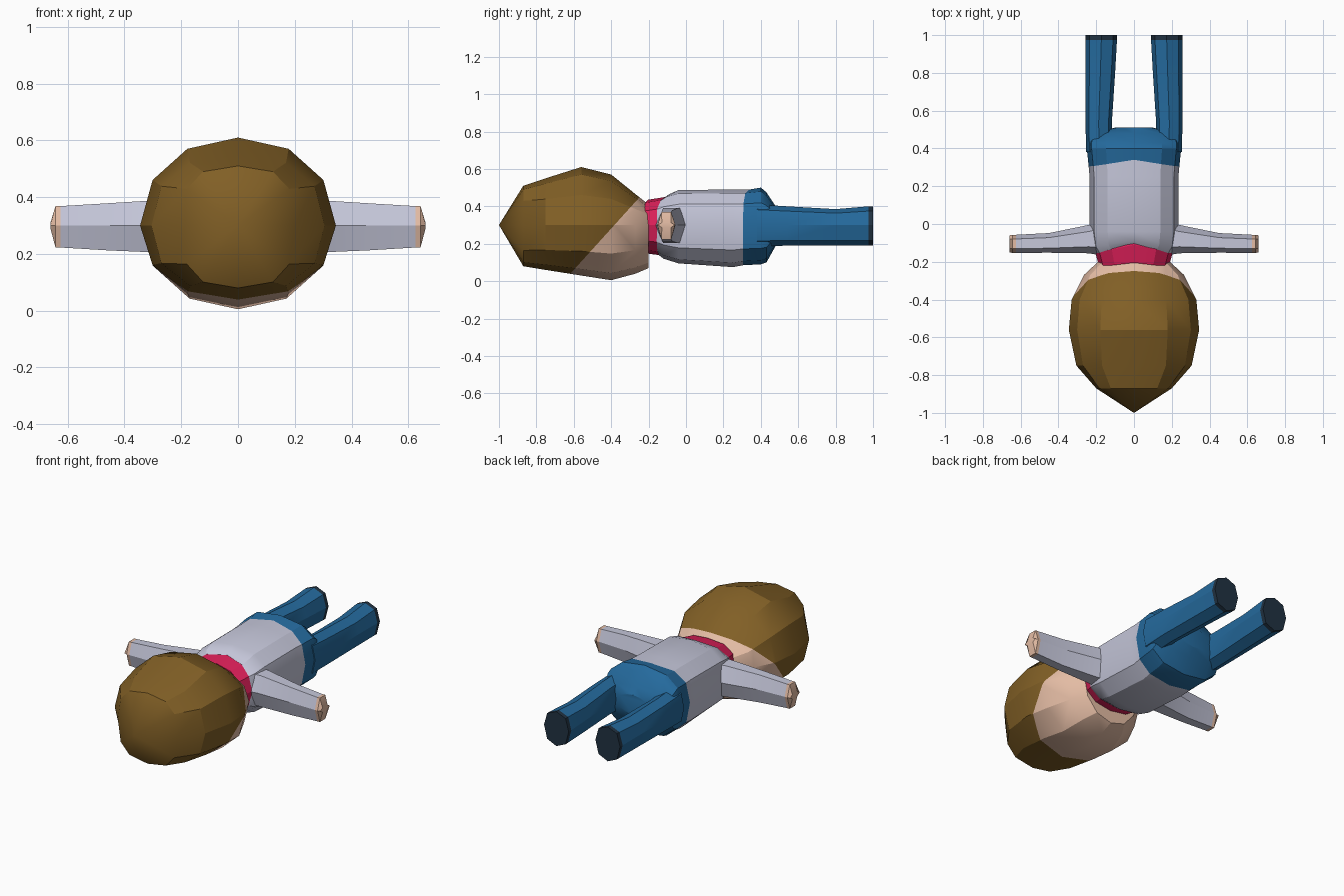
import bpy, bmesh
from math import sin, cos, pi, radians
from mathutils import Vector

if "Cube" in bpy.data.objects:
    bpy.data.objects.remove(bpy.data.objects["Cube"], do_unlink=True)


def material(name, rgb):
    m = bpy.data.materials.new(name)
    m.use_nodes = True
    m.diffuse_color = (*rgb, 1)
    m.node_tree.nodes["Principled BSDF"].inputs["Base Color"].default_value = (*rgb, 1)
    return m


hair = material("brown hair", (0.22, 0.115, 0.019))
skin = material("skin", (0.77, 0.5, 0.37))
jacket = material("pale grey jacket", (0.56, 0.57, 0.7))
red = material("crimson collar", (0.72, 0.014, 0.1))
blue = material("blue trousers", (0.018, 0.145, 0.34))
dark = material("dark shoes", (0.015, 0.032, 0.054))


def power(v, e):
    return abs(v) ** e * (1 if v >= 0 else -1)


def loft(name, rings, sides, mats, rule=None, tip=None, axis="y", cut=None):
    """Skin rings of (position, centre, half width, low z, high z, squareness, bow)."""
    bm = bmesh.new()
    loops = []
    for pos, mid, hw, lo, hi, e, bow in rings:
        loop = []
        for i in range(sides):
            a = 2 * pi * i / sides
            zc = 0.3
            s, c = power(sin(a), e), power(cos(a), e)
            z = zc + s * ((hi - zc) if s > 0 else (zc - lo))
            p = pos + bow * max(0, sin(a)) * (1 - abs(c))
            w = mid + hw * c
            loop.append(bm.verts.new((w, p, z) if axis == "y" else (p, w, z)))
        loops.append(loop)
    for a, b in zip(loops, loops[1:]):
        for i in range(sides):
            j = (i + 1) % sides
            bm.faces.new((a[i], a[j], b[j], b[i]))
    if tip:
        t = bm.verts.new(tip)
        for i in range(sides):
            bm.faces.new((t, loops[0][i], loops[0][(i + 1) % sides]))
    else:
        bm.faces.new(loops[0])
    bm.faces.new(loops[-1])
    if cut:
        bmesh.ops.bisect_plane(bm, geom=bm.verts[:] + bm.edges[:] + bm.faces[:],
                               plane_co=cut[0], plane_no=cut[1])
    bmesh.ops.recalc_face_normals(bm, faces=bm.faces[:])
    if rule:
        for f in bm.faces:
            f.material_index = rule(f.calc_center_median())
    me = bpy.data.meshes.new(name)
    bm.to_mesh(me)
    bm.free()
    ob = bpy.data.objects.new(name, me)
    bpy.context.collection.objects.link(ob)
    for m in mats:
        me.materials.append(m)
    bpy.ops.object.select_all(action="DESELECT")
    ob.select_set(True)
    bpy.context.view_layer.objects.active = ob
    bpy.ops.object.shade_smooth_by_angle(angle=radians(25))
    return ob


# Head, with the hairline cut as a slanted plane
hairline = (Vector((0, -0.41, 0.27)), Vector((0, 0.74, -0.67)))
loft("head", [
    (-0.87, 0, 0.2, 0.08, 0.51, 0.7, 0),
    (-0.75, 0, 0.305, 0.06, 0.55, 0.85, 0),
    (-0.56, 0, 0.345, 0.03, 0.61, 0.95, 0),
    (-0.4, 0, 0.33, 0.005, 0.57, 0.95, 0),
    (-0.27, 0, 0.265, 0.04, 0.465, 0.95, 0),
    (-0.2, 0, 0.19, 0.07, 0.41, 0.95, 0),
], 12, [hair, skin], tip=(0, -1, 0.3), cut=hairline,
    rule=lambda c: int((c - hairline[0]).dot(hairline[1]) > 0))

# Collar
loft("collar", [
    (-0.225, 0, 0.185, 0.15, 0.435, 0.85, 0.02),
    (-0.15, 0, 0.205, 0.14, 0.45, 0.8, 0.04),
    (-0.11, 0, 0.19, 0.15, 0.44, 0.8, 0.03),
], 12, [red])

# Jacket body
loft("jacket", [
    (-0.16, 0, 0.2, 0.15, 0.44, 0.75, 0.05),
    (-0.12, 0, 0.225, 0.12, 0.465, 0.75, 0.03),
    (-0.04, 0, 0.235, 0.095, 0.487, 0.75, 0),
    (0.25, 0, 0.235, 0.075, 0.49, 0.75, 0),
    (0.305, 0, 0.24, 0.085, 0.49, 0.75, 0.035),
], 12, [jacket])

# Trouser seat
loft("trouser_seat", [
    (0.305, 0, 0.24, 0.085, 0.49, 0.75, 0.035),
    (0.4, 0, 0.25, 0.09, 0.5, 0.75, 0),
    (0.43, 0, 0.25, 0.1, 0.475, 0.75, 0),
    (0.48, 0, 0.235, 0.19, 0.4, 0.75, 0),
    (0.51, 0, 0.1, 0.24, 0.36, 0.75, 0),
], 12, [blue])

for side, label in ((1, "left"), (-1, "right")):
    # Trouser legs and shoe soles
    loft(label + "_leg", [
        (0.38, side * 0.185, 0.068, 0.185, 0.41, 0.85, 0),
        (0.54, side * 0.187, 0.07, 0.19, 0.4, 0.85, 0),
        (0.8, side * 0.178, 0.078, 0.19, 0.385, 0.85, 0),
        (0.975, side * 0.173, 0.083, 0.19, 0.4, 0.85, 0),
        (1.0, side * 0.173, 0.083, 0.19, 0.4, 0.85, 0),
    ], 8, [blue, dark], rule=lambda c: int(c.y > 0.98))

    # Sleeves
    loft(label + "_sleeve", [
        (side * 0.18, -0.075, 0.09, 0.19, 0.405, 0.9, 0),
        (side * 0.24, -0.08, 0.075, 0.19, 0.405, 0.9, 0),
        (side * 0.45, -0.1, 0.052, 0.2, 0.39, 0.9, 0),
        (side * 0.625, -0.105, 0.048, 0.212, 0.378, 0.9, 0),
    ], 6, [jacket], axis="x")

    # Hands
    loft(label + "_hand", [
        (side * 0.625, -0.105, 0.048, 0.212, 0.378, 0.9, 0),
        (side * 0.643, -0.105, 0.048, 0.212, 0.378, 0.9, 0),
        (side * 0.66, -0.105, 0.045, 0.285, 0.315, 0.9, 0),
    ], 6, [skin], axis="x")
